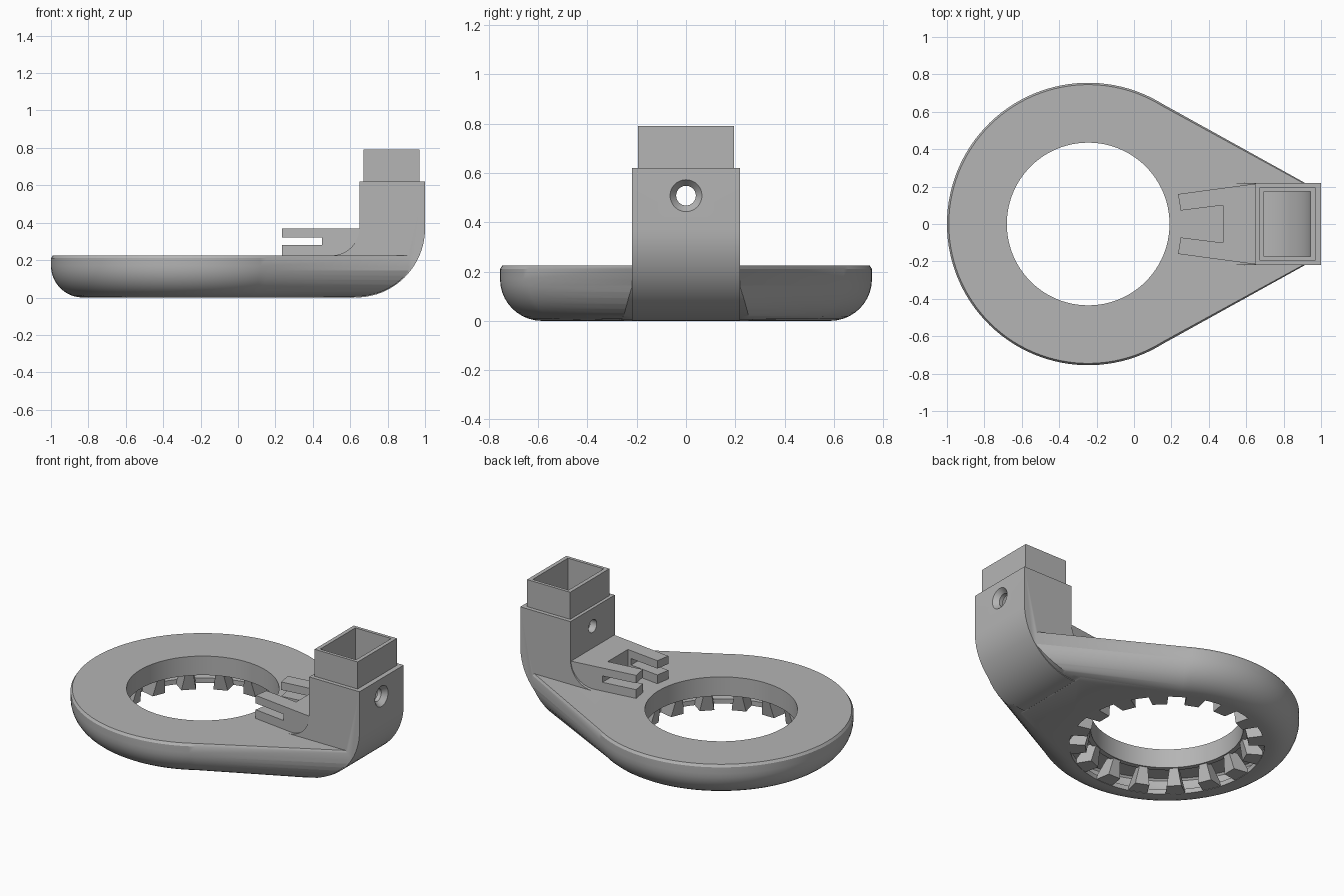
import bpy, bmesh
from math import sin, cos, pi, radians

cube = bpy.data.objects.get("Cube")
if cube:
    bpy.data.objects.remove(cube, do_unlink=True)

grey = bpy.data.materials.new("plain_grey")
grey.use_nodes = True
grey.diffuse_color = (0.46, 0.46, 0.46, 1)
grey.node_tree.nodes["Principled BSDF"].inputs["Base Color"].default_value = (0.46, 0.46, 0.46, 1)

CX, R = -0.245, 0.755          # ring centre and outer radius
HOLE = 0.435


def loft(name, rings, closed=False):
    """Skin a row of equal-length point rings, capping or closing the ends."""
    bm = bmesh.new()
    rows = [[bm.verts.new(p) for p in ring] for ring in rings]
    n = len(rows[0])
    pairs = list(zip(rows, rows[1:]))
    if closed:
        pairs.append((rows[-1], rows[0]))
    else:
        bm.faces.new(rows[0])
        bm.faces.new(rows[-1])
    for a, b in pairs:
        for i in range(n):
            j = (i + 1) % n
            bm.faces.new((a[i], a[j], b[j], b[i]))
    bmesh.ops.recalc_face_normals(bm, faces=bm.faces)
    mesh = bpy.data.meshes.new(name)
    bm.to_mesh(mesh)
    bm.free()
    mesh.materials.append(grey)
    obj = bpy.data.objects.new(name, mesh)
    bpy.context.collection.objects.link(obj)
    return obj


def boolean(target, tool, operation):
    mod = target.modifiers.new("join", "BOOLEAN")
    mod.operation, mod.object, mod.solver = operation, tool, "EXACT"
    bpy.context.view_layer.objects.active = target
    bpy.ops.object.modifier_apply(modifier=mod.name)
    bpy.data.objects.remove(tool, do_unlink=True)


def side_prism(name, pts, half):
    return loft(name, [[(x, y, z) for x, z in pts] for y in (-half, half)])


def flat_prism(name, pts, z0, z1):
    return loft(name, [[(x, y, z) for x, y in pts] for z in (z0, z1)])


def box(name, x0, x1, half, z0, z1):
    return side_prism(name, [(x0, z0), (x1, z0), (x1, z1), (x0, z1)], half)


def circle(r, z, n=96):
    return [(CX + r * cos(2 * pi * i / n), r * sin(2 * pi * i / n), z) for i in range(n)]


def arc(cx, cz, r, a0, a1, n=20):
    angles = [radians(a0 + (a1 - a0) * i / n) for i in range(n + 1)]
    return [(cx + r * cos(a), cz + r * sin(a)) for a in angles]


def outline(d, z, reach=1.0):
    """Ring outline with a tapering neck, inset by d."""
    n, a0 = 80, radians(58)
    pts = []
    for i in range(n + 1):
        a = a0 + (2 * pi - 2 * a0) * i / n
        pts.append((CX + (R - d) * cos(a), (R - d) * sin(a), z))
    x, y = pts[0][:2]
    ex = x + (0.95 - x) * reach
    ey = y + (0.2 - 0.6 * d - y) * reach
    return pts + [(ex, -ey, z), (ex, ey, z)]


# Rounded underside, upright rim and a small chamfer on top
steps = [radians(90 * i / 10) for i in range(11)]
section = [(0.17 * (1 - sin(a)), 0.17 * (1 - cos(a))) for a in steps]
section += [(0, 0.21), (0.01, 0.225)]

# Ring and neck, trimmed to the curve of the elbow
housing = loft("duct_housing", [outline(d, z) for d, z in section])
trim = [(-1.1, -0.1), (0.5, -0.1), (0.62, 0)] + arc(0.63, 0.37, 0.365, -90, 0)
trim += [(0.995, 0.5), (-1.1, 0.5)]
boolean(housing, side_prism("trim", trim, 1), "INTERSECT")

# Square elbow tube
elbow = [(0.5, 0.1)] + arc(0.63, 0.37, 0.37, -90, 0) + [(1, 0.62), (0.65, 0.62)]
elbow += arc(0.5, 0.375, 0.15, 0, -90)
boolean(housing, side_prism("elbow", elbow, 0.22), "UNION")

# Forked clip with a slot through both prongs
upper = [(0.66, 0.217), (0.235, 0.16), (0.25, 0.072), (0.475, 0.1)]
clip_pts = upper + [(x, -y) for x, y in reversed(upper)]
clip = flat_prism("clip", clip_pts, 0.21, 0.37)
boolean(clip, box("slot", 0.1, 0.45, 0.5, 0.28, 0.32), "DIFFERENCE")
boolean(housing, clip, "UNION")

# Hollow interior of ring, neck and elbow
cavity = [outline(d + 0.03, 0.03 + z * 0.73, 0.6) for d, z in section]
boolean(housing, loft("cavity", cavity), "DIFFERENCE")
bore = [(0.5, 0.06)] + arc(0.63, 0.37, 0.315, -90, 0) + [(0.945, 0.7), (0.695, 0.7)]
bore += arc(0.5, 0.375, 0.195, 0, -90)
boolean(housing, side_prism("bore", bore, 0.175), "DIFFERENCE")

# Centre opening, wider through the floor than through the top
opening = [circle(0.557, -0.05), circle(0.557, 0.1), circle(HOLE, 0.1), circle(HOLE, 0.3)]
boolean(housing, loft("opening", opening), "DIFFERENCE")

# Countersunk screw hole through the tube
screw = [[(x, r * cos(2 * pi * i / 32), 0.508 + r * sin(2 * pi * i / 32)) for i in range(32)]
         for x, r in ((1.01, 0.073), (0.97, 0.04), (0.6, 0.04))]
boolean(housing, loft("screw", screw), "DIFFERENCE")

# Collar on top of the tube
collar = box("top_collar", 0.67, 0.97, 0.195, 0.6, 0.79)
boolean(collar, box("collar_bore", 0.695, 0.945, 0.175, 0.5, 0.9), "DIFFERENCE")

# Wall around the centre opening
wall = loft("inner_wall", [circle(HOLE, 0.105), circle(HOLE, 0.21), circle(0.465, 0.21),
                           circle(0.465, 0.105)], closed=True)

# Flared teeth between the air outlets
for k in range(16):
    a = 2 * pi * k / 16

    def spot(r, w, z):
        return (CX + r * cos(a) - w * sin(a), r * sin(a) + w * cos(a), z)

    foot = [spot(0.465, -0.042, 0.002), spot(0.575, -0.06, 0.002),
            spot(0.575, 0.06, 0.002), spot(0.465, 0.042, 0.002)]
    head = [spot(0.44, -0.022, 0.12), spot(0.5, -0.03, 0.12),
            spot(0.5, 0.03, 0.12), spot(0.44, 0.022, 0.12)]
    loft(f"outlet_tooth_{k + 1}", [foot, head])

# Smooth curved surfaces, keep the corners crisp
for obj in (housing, wall):
    bpy.ops.object.select_all(action="DESELECT")
    obj.select_set(True)
    bpy.context.view_layer.objects.active = obj
    bpy.ops.object.shade_smooth_by_angle(angle=radians(30))
